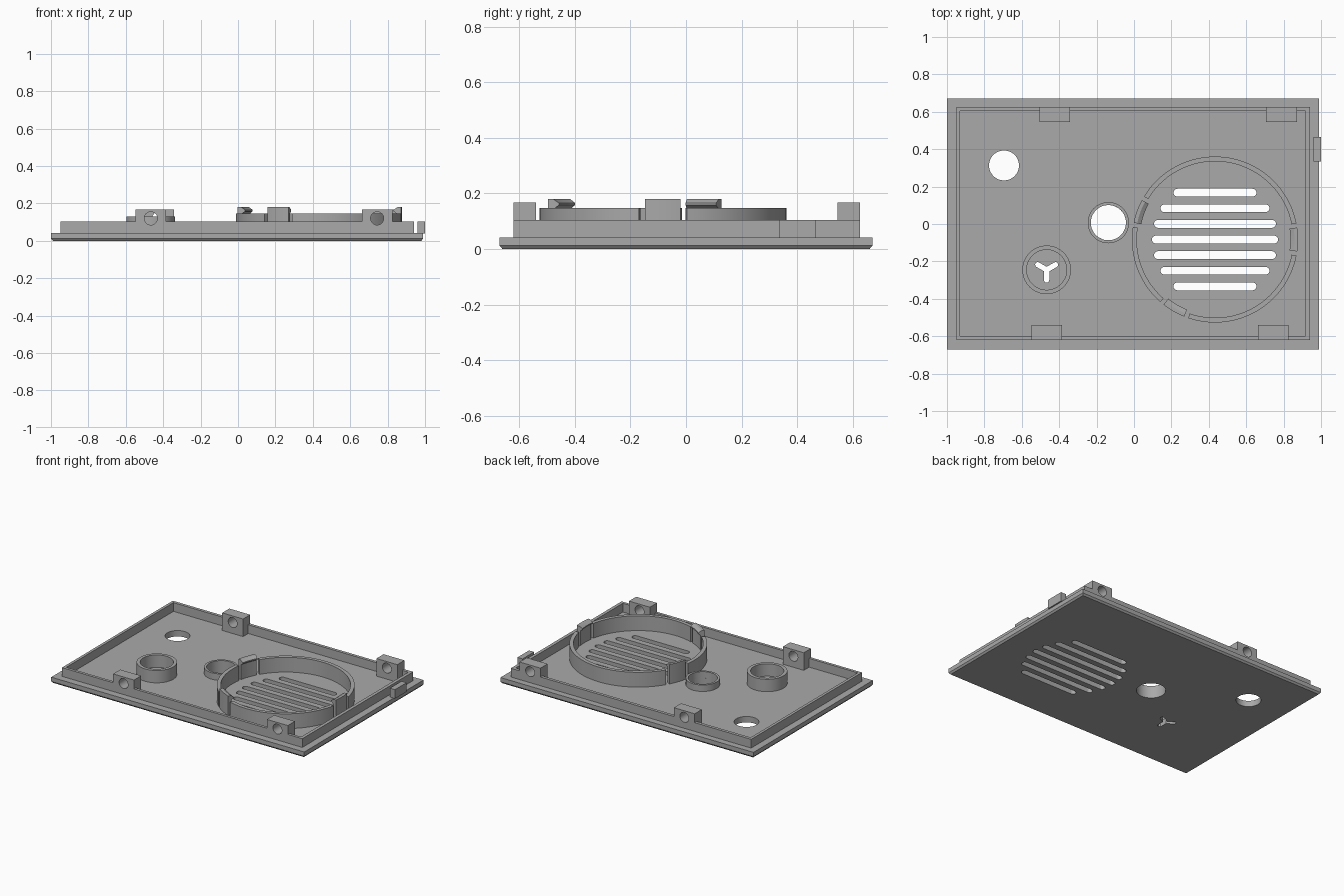
import bpy, bmesh
from math import sin, cos, pi, radians
from mathutils import Matrix

cube = bpy.data.objects.get("Cube")
if cube:
    bpy.data.objects.remove(cube, do_unlink=True)

grey = bpy.data.materials.new("matte_grey")
grey.use_nodes = True
grey.diffuse_color = (0.4, 0.4, 0.4, 1)
grey.node_tree.nodes["Principled BSDF"].inputs["Base Color"].default_value = (0.4, 0.4, 0.4, 1)

FLOOR, RIM_TOP = 0.042, 0.104
FAN = (0.433, -0.083)
SPEAK = (-0.467, -0.245)


def finish(name, bm, smooth=False):
    bmesh.ops.recalc_face_normals(bm, faces=bm.faces)
    mesh = bpy.data.meshes.new(name)
    bm.to_mesh(mesh)
    bm.free()
    mesh.materials.append(grey)
    obj = bpy.data.objects.new(name, mesh)
    bpy.context.collection.objects.link(obj)
    if smooth:
        shade(obj)
    return obj


def shade(obj):
    bpy.ops.object.select_all(action="DESELECT")
    obj.select_set(True)
    bpy.context.view_layer.objects.active = obj
    bpy.ops.object.shade_smooth_by_angle(angle=radians(30))


def prism(bm, outline, z0, z1):
    low = [bm.verts.new((x, y, z0)) for x, y in outline]
    high = [bm.verts.new((x, y, z1)) for x, y in outline]
    bm.faces.new(low)
    bm.faces.new(high)
    for i in range(len(low)):
        j = (i + 1) % len(low)
        bm.faces.new((low[i], low[j], high[j], high[i]))


def rect(x0, x1, y0, y1):
    return [(x0, y0), (x1, y0), (x1, y1), (x0, y1)]


def arc(x, y, r, a0, a1, n):
    return [(x + r * cos(a0 + (a1 - a0) * i / n), y + r * sin(a0 + (a1 - a0) * i / n))
            for i in range(n + 1)]


def box(name, x0, x1, y0, y1, z0, z1):
    bm = bmesh.new()
    prism(bm, rect(x0, x1, y0, y1), z0, z1)
    return finish(name, bm)


def lathe(name, centre, profile, a0=0.0, a1=360.0, n=64):
    """Sweep a closed (radius, height) profile around a vertical axis."""
    bm = bmesh.new()
    full = a1 - a0 >= 360
    rows = []
    for i in range(n if full else n + 1):
        a = radians(a0 + (a1 - a0) * i / n)
        rows.append([bm.verts.new((centre[0] + r * cos(a), centre[1] + r * sin(a), z))
                     for r, z in profile])
    k = len(profile)
    for i in range(n):
        p, q = rows[i], rows[(i + 1) % len(rows)]
        for j in range(k):
            bm.faces.new((p[j], q[j], q[(j + 1) % k], p[(j + 1) % k]))
    if not full:
        bm.faces.new(rows[0])
        bm.faces.new(rows[-1])
    return finish(name, bm, True)


def wall(r0, r1, top):
    return [(r0, FLOOR), (r1, FLOOR), (r1, top), (r0, top)]


def cut(obj, cutter):
    mod = obj.modifiers.new("cut", "BOOLEAN")
    mod.operation, mod.solver, mod.object = "DIFFERENCE", "EXACT", cutter
    bpy.context.view_layer.update()
    graph = bpy.context.evaluated_depsgraph_get()
    mesh = bpy.data.meshes.new_from_object(obj.evaluated_get(graph))
    obj.modifiers.clear()
    obj.data = mesh
    shade(obj)


# Base plate with a chamfered lower edge
bm = bmesh.new()
prism(bm, rect(-1, 0.99, -0.67, 0.67), 0, FLOOR)
for v in bm.verts:
    if v.co.z == 0:
        v.co.x += 0.01 if v.co.x < 0 else -0.01
        v.co.y += 0.01 if v.co.y < 0 else -0.01
low_ring = [e for e in bm.edges if e.verts[0].co.z != e.verts[1].co.z]
chamfer = bmesh.ops.bisect_plane(bm, geom=bm.verts[:] + bm.edges[:] + bm.faces[:],
                                 plane_co=(0, 0, 0.012), plane_no=(0, 0, 1))
for g in chamfer["geom_cut"]:
    if isinstance(g, bmesh.types.BMVert):
        g.co.x = -1 if g.co.x < 0 else 0.99
        g.co.y = -0.67 if g.co.y < 0 else 0.67
plate = finish("base_plate", bm)

# Openings in the plate: round holes, grille slots and a three-armed slot
bm = bmesh.new()
for x, y, r in ((-0.695, 0.313, 0.08), (-0.137, 0.007, 0.094)):
    prism(bm, arc(x, y, r, 0, 2 * pi, 48)[:-1], -0.1, 0.2)
half_lengths = (0.337, 0.326, 0.291, 0.222)
for row in range(-3, 4):
    r = 0.021
    reach = half_lengths[abs(row)] - r
    y = FAN[1] + row * 0.0835
    prism(bm, arc(FAN[0] + reach, y, r, -pi / 2, pi / 2, 10)
          + arc(FAN[0] - reach, y, r, pi / 2, 3 * pi / 2, 10), -0.1, 0.2)
outline = []
for k in range(3):
    a = radians(30 + 120 * k)
    r = 0.014
    corner = a - pi / 3
    outline.append((SPEAK[0] + r / sin(pi / 3) * cos(corner),
                    SPEAK[1] + r / sin(pi / 3) * sin(corner)))
    outline += arc(SPEAK[0] + 0.055 * cos(a), SPEAK[1] + 0.055 * sin(a), r,
                   a - pi / 2, a + pi / 2, 6)
prism(bm, outline, -0.1, 0.2)
openings = finish("opening_cutter", bm)
cut(plate, openings)
bpy.data.objects.remove(openings)

# Raised rim
rim = box("rim", -0.95, 0.94, -0.62, 0.625, FLOOR, RIM_TOP)
inner = box("rim_cutter", -0.93, 0.917, -0.6, 0.603, 0, 0.3)
cut(rim, inner)
bpy.data.objects.remove(inner)

# Screw blocks on the rim, each with a cross hole
for name, x, y0, y1 in (("front_right", -0.466, -0.62, -0.54),
                        ("front_left", 0.744, -0.62, -0.54),
                        ("back_right", -0.424, 0.545, 0.625),
                        ("back_left", 0.789, 0.545, 0.625)):
    block = box(name + "_screw_block", x - 0.082, x + 0.082, y0, y1, FLOOR, 0.167)
    bm = bmesh.new()
    prism(bm, arc(0, 0, 0.035, 0, 2 * pi, 32)[:-1], -0.1, 0.1)
    bm.transform(Matrix.Translation((x, (y0 + y1) / 2, 0.12)) @ Matrix.Rotation(pi / 2, 4, "X"))
    drill = finish("drill", bm)
    cut(block, drill)
    cut(rim, drill)
    bpy.data.objects.remove(drill)

# Latch tab on the left edge
box("latch_tab", 0.96, 1.0, 0.335, 0.465, FLOOR - 0.002, RIM_TOP)

# Round collars
lathe("hole_collar", (-0.137, 0.007), wall(0.094, 0.11, 0.088))
lathe("button_collar", SPEAK, wall(0.107, 0.13, 0.13))

# Grille ring broken by three snap clips with inward hooks
clips = (0, 160, 240)
hook = [(0.418, FLOOR), (0.444, FLOOR), (0.444, 0.18), (0.425, 0.18),
        (0.403, 0.166), (0.403, 0.158), (0.418, 0.147)]
for i, a in enumerate(clips):
    end = clips[(i + 1) % 3] + (360 if i == 2 else 0)
    lathe(f"grille_ring_{i + 1}", FAN, wall(0.418, 0.444, 0.147), a + 11.2, end - 11.2, 32)
    lathe(f"snap_clip_{i + 1}", FAN, hook, a - 8.3, a + 8.3, 6)
